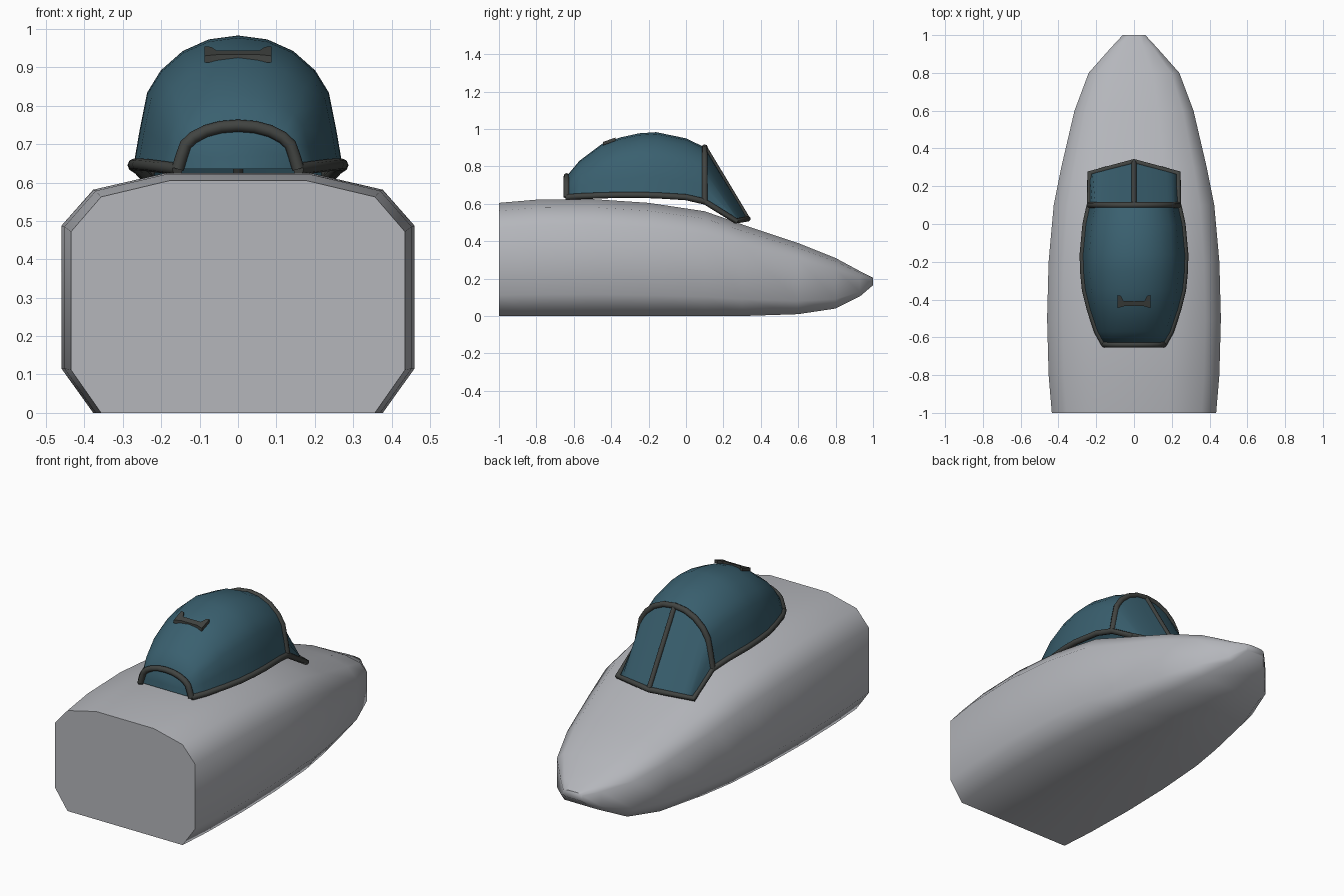
import bpy, math

if "Cube" in bpy.data.objects:
    bpy.data.objects.remove(bpy.data.objects["Cube"])


def material(name, rgb):
    m = bpy.data.materials.new(name)
    m.diffuse_color = (*rgb, 1)
    m.use_nodes = True
    m.node_tree.nodes["Principled BSDF"].inputs["Base Color"].default_value = m.diffuse_color
    return m


GREY = material("hull_grey", (0.46, 0.47, 0.50))
GLASS = material("teal_glass", (0.042, 0.117, 0.160))
FRAME = material("dark_frame", (0.053, 0.057, 0.053))


def add_mesh(name, verts, faces, mat, angle=60):
    me = bpy.data.meshes.new(name)
    me.from_pydata(verts, [], faces)
    me.materials.append(mat)
    me.shade_smooth()
    me.set_sharp_from_angle(angle=math.radians(angle))
    ob = bpy.data.objects.new(name, me)
    bpy.context.collection.objects.link(ob)
    return ob


def loft(name, rings, mat, closed, caps=(), angle=60):
    """Skin matching rings of points; caps lists the ring indices to fill."""
    n, k = len(rings[0]), len(rings)
    verts = [p for r in rings for p in r]
    faces = []
    for i in range(k - 1):
        for j in range(n if closed else n - 1):
            a, b = i * n + j, i * n + (j + 1) % n
            faces.append((a, b, b + n, a + n))
    for c in caps:
        ring = list(range(c * n, c * n + n))
        faces.append(ring[::-1] if c == 0 else ring)
    return add_mesh(name, verts, faces, mat, angle)


def tube(name, pts, radius=0.016, cyclic=False):
    """Round bar along a path, turned into a mesh."""
    cu = bpy.data.curves.new(name, 'CURVE')
    cu.dimensions = '3D'
    cu.bevel_depth = radius
    cu.bevel_resolution = 2
    cu.use_fill_caps = True
    sp = cu.splines.new('POLY')
    sp.points.add(len(pts) - 1)
    for q, p in zip(sp.points, pts):
        q.co = (*p, 1)
    sp.use_cyclic_u = cyclic
    tmp = bpy.data.objects.new(name + "_path", cu)
    bpy.context.collection.objects.link(tmp)
    bpy.context.view_layer.update()
    me = bpy.data.meshes.new_from_object(
        tmp.evaluated_get(bpy.context.evaluated_depsgraph_get()))
    bpy.data.objects.remove(tmp)
    me.materials.clear()
    me.materials.append(FRAME)
    me.shade_smooth()
    me.set_sharp_from_angle(angle=math.radians(60))
    ob = bpy.data.objects.new(name, me)
    bpy.context.collection.objects.link(ob)


# Fuselage: chamfered section scaled along the length (y, half width, bottom, top)
stations = [(-1, .435, 0, .605), (-.8, .452, 0, .622), (-.5, .46, 0, .625),
            (-.2, .452, 0, .605), (.1, .425, 0, .56), (.3, .385, 0, .49),
            (.6, .315, .01, .39), (.8, .24, .04, .31), (.93, .125, .105, .24),
            (1, .06, .165, .205)]
half = [(.82, 0), (1, .185), (1, .78), (.82, .93), (.41, 1)]
section = half + [(-x, z) for x, z in reversed(half)]
hull = [[(x * w, y, lo + z * (hi - lo)) for x, z in section]
        for y, w, lo, hi in stations]
# rings run anticlockwise seen from the rear
loft("fuselage", [r[::-1] for r in hull], GREY, True, (0, len(hull) - 1))

# Canopy: arched section along the length (y, half width, base, height)
canopy = [(-.638, .157, .635, .113), (-.57, .195, .64, .19),
          (-.45, .235, .645, .275), (-.35, .26, .647, .308),
          (-.25, .27, .647, .33), (-.16, .272, .645, .338),
          (0, .257, .635, .315), (.1, .235, .612, .29)]
arc = [(1, 0), (.94, .28), (.87, .56), (.74, .73), (.53, .88), (.28, .97), (0, 1)]
arch = arc + [(-x, z) for x, z in reversed(arc[:-1])]
arches = [[(x * w, y, b + z * h) for x, z in arch] for y, w, b, h in canopy]
loft("canopy_glass", [r[::-1] for r in arches], GLASS, False, (0,))

# Windscreen: two panes from the front arch down to a shallow V
front = arches[-1]
corner, tip = (.235, .268, .508), (0, .33, .52)
for side, name in ((1, "right"), (-1, "left")):
    top = [p for p in front if p[0] * side >= -1e-6]
    top.sort(key=lambda p: (p[0] * side, -p[2]))
    low = []
    for p in top:
        t = abs(p[0]) / .235
        low.append((p[0], tip[1] + t * (corner[1] - tip[1]),
                    tip[2] + t * (corner[2] - tip[2])))
    rings = [top, low] if side < 0 else [low, top]
    loft("windscreen_pane_" + name, rings, GLASS, False, (), 30)

# Frame bars
tube("rear_arch_frame", arches[0])
tube("front_arch_frame", front)
tube("windscreen_centre_bar", [(0, .1, front[6][2]), tip], .013)
tube("windscreen_lower_frame",
     [front[0], corner, tip, (-corner[0], *corner[1:]), front[-1]], .015)
for i, name in ((0, "right"), (-1, "left")):
    tube("canopy_rail_" + name, [r[i] for r in arches])

# Grab handle: bow-tie plate lying on the sloping rear of the canopy
outline = [(.087, -.445), (.087, -.377), (.07, -.38), (.055, -.408)]
outline += [(-x, y) for x, y in reversed(outline)] + [(-.05, -.435), (.05, -.435)]
plate = [[(x, y, .918 + .36 * (y + .445) + dz) for x, y in outline]
         for dz in (-.006, .012)]
loft("canopy_handle", plate, FRAME, True, (0, 1), 30)
